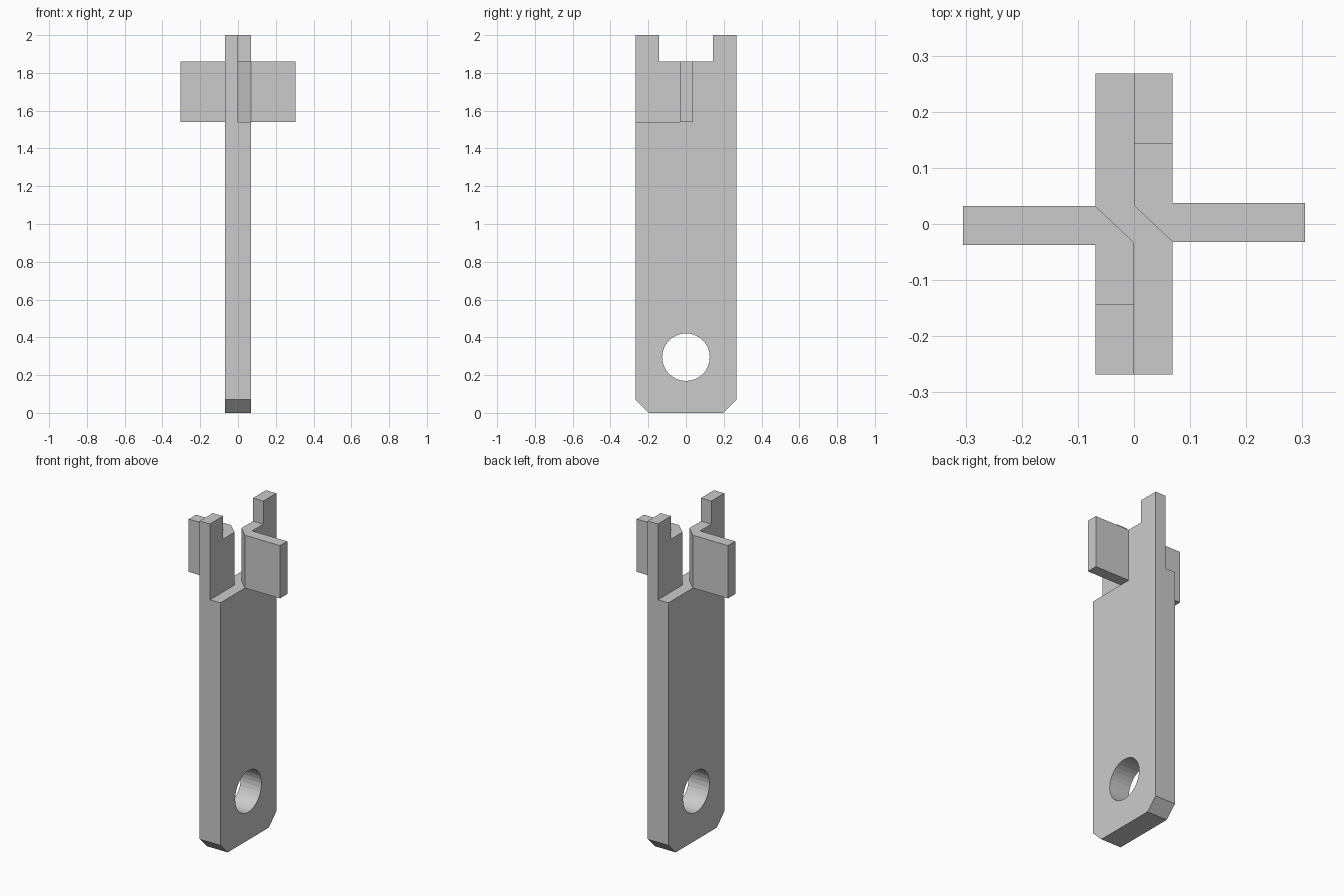
import bpy, bmesh, math
from mathutils import Matrix, Vector

cube = bpy.data.objects.get("Cube")
if cube:
    bpy.data.objects.remove(cube, do_unlink=True)

T = 0.069        # thickness of one layer
W = 0.268        # half width of the plate
SPLIT = 1.54     # height where the plate divides into two layers
SHOULDER = 1.86  # top of the folded tabs

grey = bpy.data.materials.new("light grey")
grey.use_nodes = True
colour = (0.6, 0.6, 0.6, 1)
grey.diffuse_color = colour
grey.node_tree.nodes["Principled BSDF"].inputs["Base Color"].default_value = colour


def prism(name, points, direction):
    """Extrude a flat outline along a direction."""
    bm = bmesh.new()
    face = bm.faces.new([bm.verts.new(p) for p in points])
    ext = bmesh.ops.extrude_face_region(bm, geom=[face])
    moved = [v for v in ext["geom"] if isinstance(v, bmesh.types.BMVert)]
    bmesh.ops.translate(bm, verts=moved, vec=Vector(direction))
    bmesh.ops.recalc_face_normals(bm, faces=bm.faces)
    mesh = bpy.data.meshes.new(name)
    bm.to_mesh(mesh)
    bm.free()
    mesh.materials.append(grey)
    obj = bpy.data.objects.new(name, mesh)
    bpy.context.collection.objects.link(obj)
    return obj


def combine(target, other, operation):
    """Apply a boolean and discard the second object."""
    mod = target.modifiers.new(operation, "BOOLEAN")
    mod.operation = operation
    mod.solver = "EXACT"
    mod.object = other
    bpy.context.view_layer.objects.active = target
    bpy.ops.object.modifier_apply(modifier=mod.name)
    bpy.data.objects.remove(other, do_unlink=True)


# Flat plate with chamfered lower corners
side = [(-W, 0.07), (-0.197, 0), (0.197, 0), (W, 0.07), (W, SPLIT), (-W, SPLIT)]
plate = prism("link_plate", [(-T, y, z) for y, z in side], (2 * T, 0, 0))

# Round hole near the bottom
ring = [i * math.tau / 32 for i in range(32)]
hole = prism("hole_cutter",
             [(-0.2, 0.126 * math.cos(a), 0.295 + 0.126 * math.sin(a)) for a in ring],
             (0.4, 0, 0))
hole.hide_render = True
combine(plate, hole, "DIFFERENCE")

# Folded layers: an upright blade bent outward into a tab, with a post at its edge
fold = [(T, W), (0, W), (0, 0.033), (T, -0.032),
        (0.3045, -0.032), (0.3045, 0.037), (T, 0.037)]
post = [(T, W), (0, W), (0, 0.1435), (T, 0.1435)]
for label, angle in (("left", 0), ("right", math.pi)):
    turn = Matrix.Rotation(angle, 3, "Z")
    tab = prism(label + "_tab", [turn @ Vector((x, y, SPLIT)) for x, y in fold],
                (0, 0, SHOULDER - SPLIT))
    top = prism(label + "_post", [turn @ Vector((x, y, SHOULDER)) for x, y in post],
                (0, 0, 2 - SHOULDER))
    combine(tab, top, "UNION")
    combine(plate, tab, "UNION")
